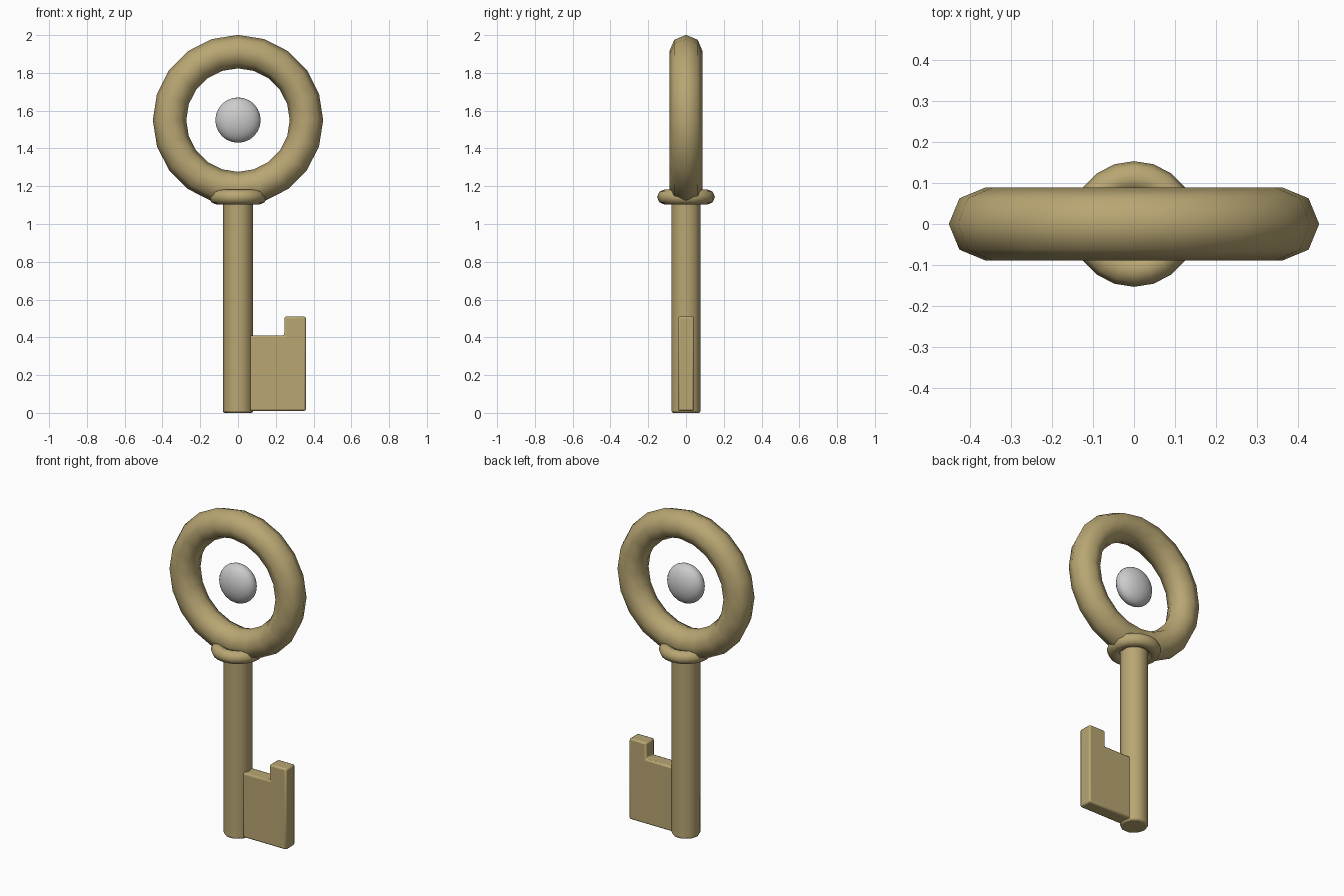
import bpy, bmesh, math

if "Cube" in bpy.data.objects:
    bpy.data.objects.remove(bpy.data.objects["Cube"])

brass = bpy.data.materials.new("brass")
brass.diffuse_color = (0.48, 0.38, 0.17, 1)
brass.use_nodes = True
brass.node_tree.nodes["Principled BSDF"].inputs["Base Color"].default_value = brass.diffuse_color


def finish(name, mat=None, bevel=0, angle=60):
    ob = bpy.context.object
    ob.name = name
    if mat:
        ob.data.materials.append(mat)
    if bevel:
        m = ob.modifiers.new("bevel", 'BEVEL')
        m.width, m.segments, m.limit_method = bevel, 2, 'ANGLE'
        m.angle_limit = math.radians(50)
    bpy.ops.object.shade_smooth_by_angle(angle=math.radians(angle))
    return ob


# Bow: upright ring
bpy.ops.mesh.primitive_torus_add(location=(0, 0, 1.55), rotation=(math.pi / 2, 0, 0),
                                 major_radius=0.3625, minor_radius=0.0885,
                                 major_segments=20, minor_segments=8)
finish("bow_ring", brass)

# Flattened gem floating in the ring
bpy.ops.mesh.primitive_uv_sphere_add(segments=24, ring_count=12, radius=0.12, location=(0, 0, 1.55))
gem = finish("gem")
gem.scale = (1, 0.58, 1)

# Collar between ring and shaft
bpy.ops.mesh.primitive_torus_add(location=(0, 0, 1.143), major_radius=0.113, minor_radius=0.04,
                                 major_segments=20, minor_segments=8)
finish("collar", brass)

# Shaft
bpy.ops.mesh.primitive_cylinder_add(vertices=10, radius=0.08, depth=1.15, location=(0, 0, 0.575),
                                    rotation=(0, 0, math.pi / 2))
finish("shaft", brass, 0.01)

# Bit: L-shaped profile extruded through its thickness
profile = [(0.06, 0.01), (0.36, 0.01), (0.36, 0.51), (0.245, 0.51), (0.245, 0.41), (0.06, 0.41)]
bm = bmesh.new()
face = bm.faces.new([bm.verts.new((x, -0.043, z)) for x, z in profile])
ext = bmesh.ops.extrude_face_region(bm, geom=[face])
bmesh.ops.translate(bm, vec=(0, 0.086, 0),
                    verts=[v for v in ext["geom"] if isinstance(v, bmesh.types.BMVert)])
bmesh.ops.recalc_face_normals(bm, faces=bm.faces)
mesh = bpy.data.meshes.new("bit")
bm.to_mesh(mesh)
bm.free()
bit = bpy.data.objects.new("bit", mesh)
bpy.context.collection.objects.link(bit)
bpy.ops.object.select_all(action='DESELECT')
bit.select_set(True)
bpy.context.view_layer.objects.active = bit
finish("bit", brass, 0.01)
